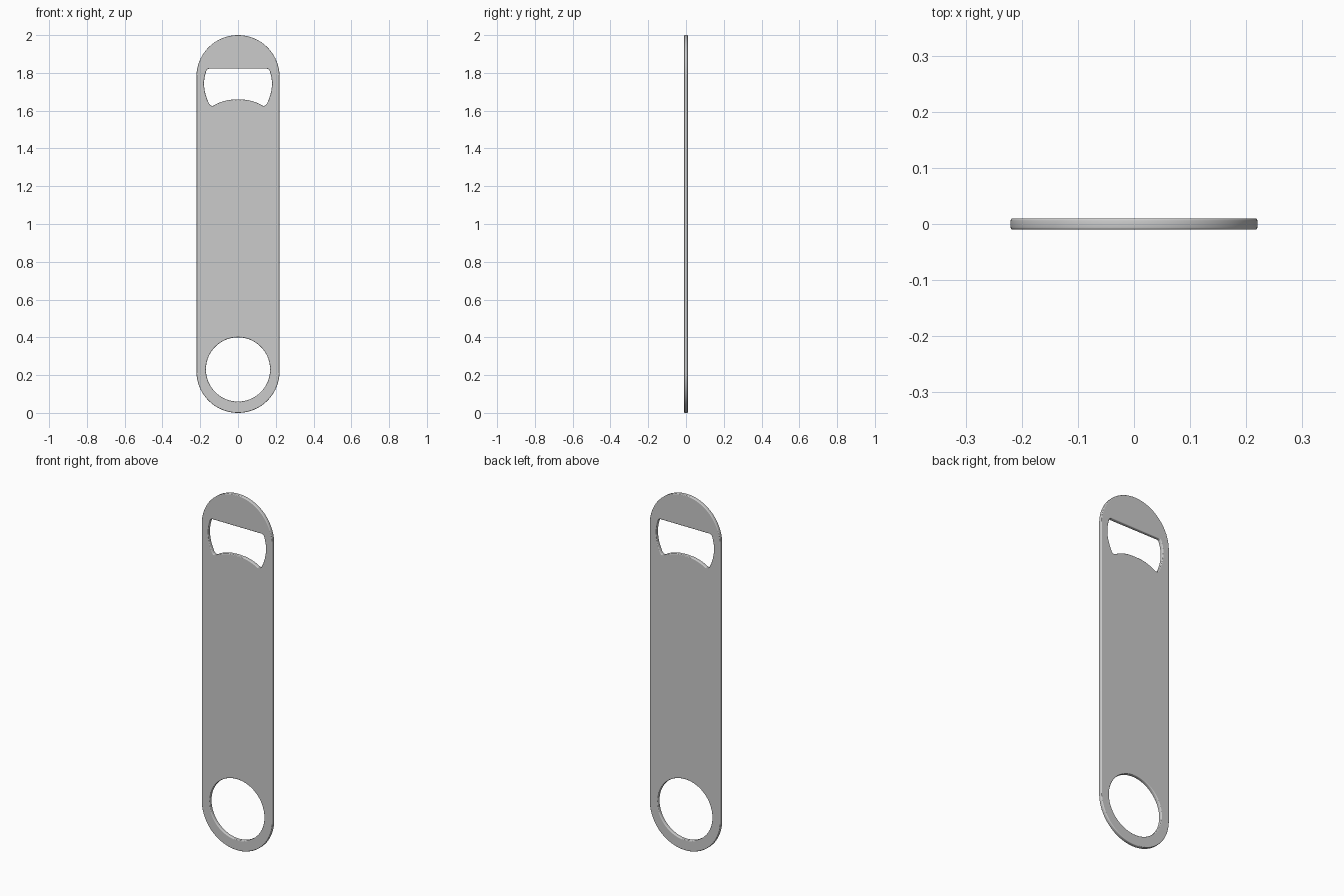
import bpy, bmesh, math
from mathutils import Vector
from mathutils.geometry import interpolate_bezier

if "Cube" in bpy.data.objects:
    bpy.data.objects.remove(bpy.data.objects["Cube"])

HALF_T = 0.0102   # half thickness of the plate
BEVEL = 0.004     # rounded edge radius


def arc(cx, cz, r, a0, a1, n):
    """Points on an arc, angles in degrees, end point excluded."""
    return [Vector((cx + r * math.cos(math.radians(a0 + (a1 - a0) * i / n)),
                    cz + r * math.sin(math.radians(a0 + (a1 - a0) * i / n))))
            for i in range(n)]


def smooth_path(pts, n=5):
    """Smooth curve through the given points."""
    p = [Vector(q) for q in pts]
    out = []
    for i in range(len(p) - 1):
        a, b = p[i], p[i + 1]
        seg = (b - a).length / 3
        ta = (p[i + 1] - p[max(i - 1, 0)]).normalized() * seg
        tb = (p[min(i + 2, len(p) - 1)] - a).normalized() * seg
        out += [v.to_2d() for v in interpolate_bezier(a, a + ta, b - tb, b, n + 1)[:-1]]
    return out + [p[-1]]


def inset(loop, d):
    """Shift a counter-clockwise loop to its left by d."""
    res = []
    for i, p in enumerate(loop):
        e0 = (p - loop[i - 1]).normalized()
        e1 = (loop[(i + 1) % len(loop)] - p).normalized()
        n0, n1 = Vector((-e0.y, e0.x)), Vector((-e1.y, e1.x))
        m = (n0 + n1).normalized()
        res.append(p + m * d / max(m.dot(n0), 0.5))
    return res


# Outline: rounded bar
outline = arc(0, 1.78, 0.22, 0, 180, 48) + [Vector((-0.22, 1.78))]
outline += arc(0, 0.22, 0.22, 180, 360, 48) + [Vector((0.22, 0.22))]

# Round finger hole (clockwise, so insetting goes into the metal)
ring_hole = arc(0, 0.23, 0.17, 360, 0, 72)

# Bottle cap opening: right half, then mirrored
half = smooth_path([(0.154, 1.822), (0.163, 1.818), (0.168, 1.809), (0.176, 1.78),
                    (0.18, 1.745), (0.176, 1.705), (0.166, 1.668), (0.151, 1.634),
                    (0.144, 1.627), (0.133, 1.626), (0.10, 1.642), (0.052, 1.656),
                    (0, 1.66)])
cap_hole = half + [Vector((-p.x, p.y)) for p in reversed(half[:-1])]

# Edge cross-section from front to back: (inset, y)
quarter = [(BEVEL * (1 - math.sin(a)), -HALF_T + BEVEL * (1 - math.cos(a)))
           for a in (math.radians(30 * k) for k in range(4))]
section = quarter + [(d, -y) for d, y in reversed(quarter)]

bm = bmesh.new()
front_edges, back_edges = [], []
for loop in (outline, ring_hole, cap_hole):
    rings = [[bm.verts.new((p.x, y, p.y)) for p in inset(loop, d)] for d, y in section]
    n = len(loop)
    for r0, r1 in zip(rings, rings[1:]):
        for i in range(n):
            j = (i + 1) % n
            bm.faces.new((r0[i], r0[j], r1[j], r1[i])).smooth = True
    for ring, store in ((rings[0], front_edges), (rings[-1], back_edges)):
        store += [bm.edges.get((ring[i], ring[(i + 1) % n])) for i in range(n)]

# Flat front and back faces
for edges, ny in ((front_edges, -1), (back_edges, 1)):
    bmesh.ops.triangle_fill(bm, use_beauty=True, use_dissolve=False,
                            edges=edges, normal=(0, ny, 0))
bmesh.ops.recalc_face_normals(bm, faces=bm.faces)

mesh = bpy.data.meshes.new("bottle_opener_plate")
bm.to_mesh(mesh)
bm.free()
plate = bpy.data.objects.new("bottle_opener_plate", mesh)
bpy.context.collection.objects.link(plate)

steel = bpy.data.materials.new("brushed_steel_grey")
steel.diffuse_color = (0.6, 0.6, 0.6, 1)
steel.use_nodes = True
steel.node_tree.nodes["Principled BSDF"].inputs["Base Color"].default_value = steel.diffuse_color
mesh.materials.append(steel)
